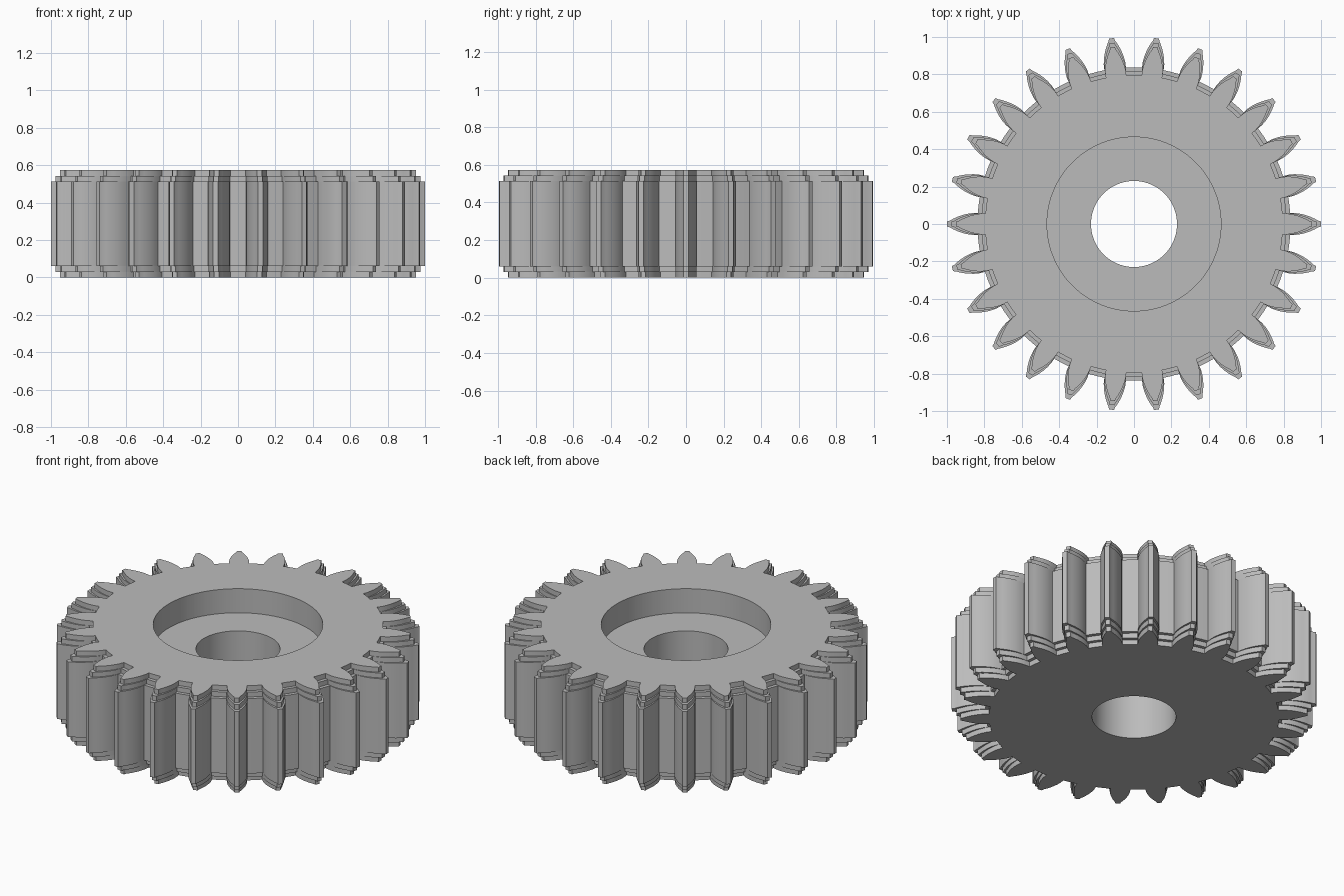
import bpy, bmesh, math

if "Cube" in bpy.data.objects:
    bpy.data.objects.remove(bpy.data.objects["Cube"], do_unlink=True)

TEETH = 26
ROOT_RADIUS = 0.837
# One tooth flank from root to tip: (distance along tooth axis, half width)
FLANK = [(0.835, 0.058), (0.865, 0.058), (0.893, 0.054), (0.92, 0.047),
         (0.945, 0.038), (0.967, 0.028), (0.985, 0.018), (1.0, 0.0135)]


def tooth_outline():
    """Points of the whole gear outline, counter-clockwise."""
    tooth = [(a, -w) for a, w in FLANK] + [(a, w) for a, w in reversed(FLANK)]
    half = math.pi / TEETH
    tooth.append((ROOT_RADIUS * math.cos(half), ROOT_RADIUS * math.sin(half)))
    points = []
    for i in range(TEETH):
        c, s = math.cos(2 * half * i), math.sin(2 * half * i)
        points += [(x * c - y * s, x * s + y * c) for x, y in tooth]
    return points


outline = tooth_outline()
bm = bmesh.new()


def gear_loop(scale, z):
    return [bm.verts.new((x * scale, y * scale, z)) for x, y in outline]


def round_loop(radius, z):
    return [bm.verts.new((x * radius / math.hypot(x, y), y * radius / math.hypot(x, y), z))
            for x, y in outline]


# Closed section: underside, stepped toothed rim, top face, recess, bore
loops = [round_loop(0.23, 0)]
for scale, low, high in [(0.951, 0, 0.03), (0.975, 0.03, 0.06), (1, 0.06, 0.514),
                         (0.975, 0.514, 0.543), (0.951, 0.543, 0.573)]:
    loops += [gear_loop(scale, low), gear_loop(scale, high)]
loops += [round_loop(0.465, 0.573), round_loop(0.465, 0.427), round_loop(0.23, 0.427)]

for a, b in zip(loops, loops[1:] + loops[:1]):
    for i in range(len(a)):
        j = (i + 1) % len(a)
        bm.faces.new((a[i], a[j], b[j], b[i]))
bmesh.ops.recalc_face_normals(bm, faces=bm.faces)

mesh = bpy.data.meshes.new("gear_wheel")
bm.to_mesh(mesh)
bm.free()
gear = bpy.data.objects.new("gear_wheel", mesh)
bpy.context.collection.objects.link(gear)

# Plain grey metal
grey = bpy.data.materials.new("grey")
grey.use_nodes = True
colour = (0.5, 0.5, 0.5, 1)
grey.diffuse_color = colour
grey.node_tree.nodes["Principled BSDF"].inputs["Base Color"].default_value = colour
mesh.materials.append(grey)

# Smooth flanks and bore, sharp steps
bpy.ops.object.select_all(action="DESELECT")
gear.select_set(True)
bpy.context.view_layer.objects.active = gear
bpy.ops.object.shade_smooth_by_angle(angle=math.radians(30))
